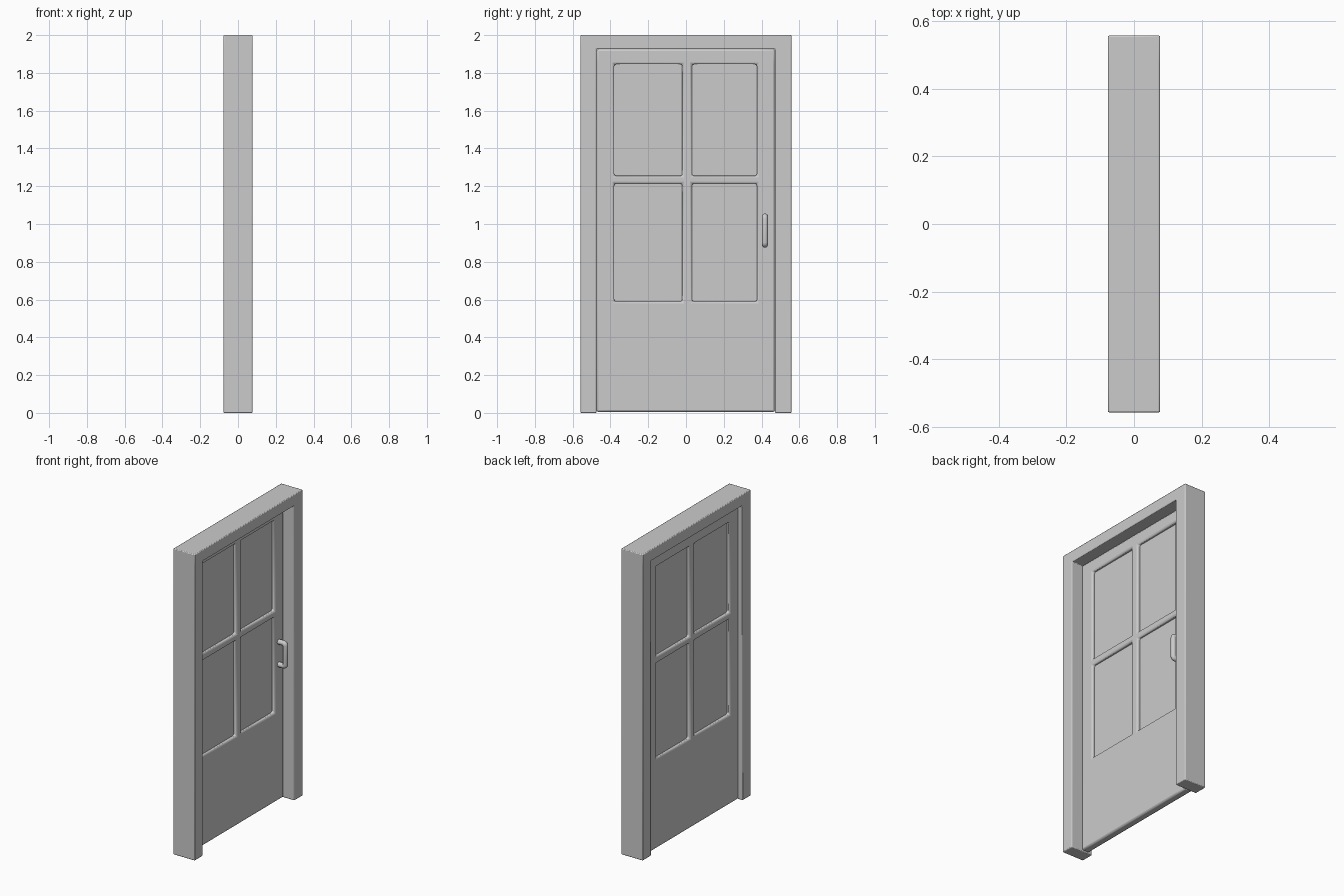
import bpy, bmesh, math
from mathutils import Vector

cube = bpy.data.objects.get("Cube")
if cube:
    bpy.data.objects.remove(cube, do_unlink=True)

grey = bpy.data.materials.new("plain_grey")
grey.use_nodes = True
COLOUR = (0.6, 0.6, 0.6, 1)
grey.diffuse_color = COLOUR
grey.node_tree.nodes["Principled BSDF"].inputs["Base Color"].default_value = COLOUR


def finish(obj, bevel=0, segments=2):
    """Assign the material, round the edges and shade smooth."""
    obj.data.materials.append(grey)
    bpy.ops.object.select_all(action='DESELECT')
    obj.select_set(True)
    bpy.context.view_layer.objects.active = obj
    bpy.ops.object.shade_smooth_by_angle(angle=math.radians(60))
    if bevel:
        mod = obj.modifiers.new("rounded_edges", 'BEVEL')
        mod.width, mod.segments = bevel, segments
        mod.limit_method = 'ANGLE'


def slab(name, ys, zs, holes, x0, x1, bevel):
    """Board in the yz plane made of grid cells, leaving out the hole cells."""
    bm = bmesh.new()
    grid = [[bm.verts.new((x0, y, z)) for z in zs] for y in ys]
    for i in range(len(ys) - 1):
        for j in range(len(zs) - 1):
            if (i, j) not in holes:
                bm.faces.new((grid[i][j], grid[i][j + 1],
                              grid[i + 1][j + 1], grid[i + 1][j]))
    loose = [v for v in bm.verts if not v.link_faces]
    bmesh.ops.delete(bm, geom=loose, context='VERTS')
    # Keep the starting faces as the back of the board
    front = bmesh.ops.extrude_face_region(bm, geom=bm.faces[:], use_keep_orig=True)
    moved = [g for g in front["geom"] if isinstance(g, bmesh.types.BMVert)]
    bmesh.ops.translate(bm, verts=moved, vec=(x1 - x0, 0, 0))
    bmesh.ops.recalc_face_normals(bm, faces=bm.faces[:])
    mesh = bpy.data.meshes.new(name)
    bm.to_mesh(mesh)
    bm.free()
    obj = bpy.data.objects.new(name, mesh)
    bpy.context.collection.objects.link(obj)
    finish(obj, bevel)
    return obj


# Door frame: two jambs and a head, open at the floor
slab("door_frame", [-0.558, -0.474, 0.471, 0.558], [0, 1.926, 2],
     {(1, 0)}, -0.0775, 0.0775, 0.005)

# Door leaf with four window openings
slab("door_leaf", [-0.474, -0.38, -0.02, 0.032, 0.375, 0.471],
     [0.005, 0.59, 1.214, 1.256, 1.846, 1.926],
     {(i, j) for i in (1, 3) for j in (1, 3)}, -0.05, 0.002, 0.01)

# Thin panes behind the glazing bars
slab("window_panes", [-0.4, 0.395], [0.57, 1.866], set(), -0.03, -0.018, 0)

# Pull handle: a rounded bar on two posts
path = bpy.data.curves.new("pull_handle", 'CURVE')
path.dimensions = '3D'
path.bevel_depth, path.bevel_resolution = 0.0165, 3
low, high, reach, r = 0.891, 1.039, 0.05, 0.012
arc = [Vector((reach - r + r * math.sin(a), 0.418, low + r - r * math.cos(a)))
       for a in (math.pi / 2 * k / 4 for k in range(5))]
points = [Vector((-0.005, 0.418, low))] + arc
points += [Vector((p.x, p.y, low + high - p.z)) for p in reversed(points)]
spline = path.splines.new('POLY')
spline.points.add(len(points) - 1)
for target, p in zip(spline.points, points):
    target.co = (*p, 1)
handle = bpy.data.objects.new("pull_handle", path)
bpy.context.collection.objects.link(handle)
bpy.ops.object.select_all(action='DESELECT')
handle.select_set(True)
bpy.context.view_layer.objects.active = handle
bpy.ops.object.convert(target='MESH')
finish(bpy.context.object)
